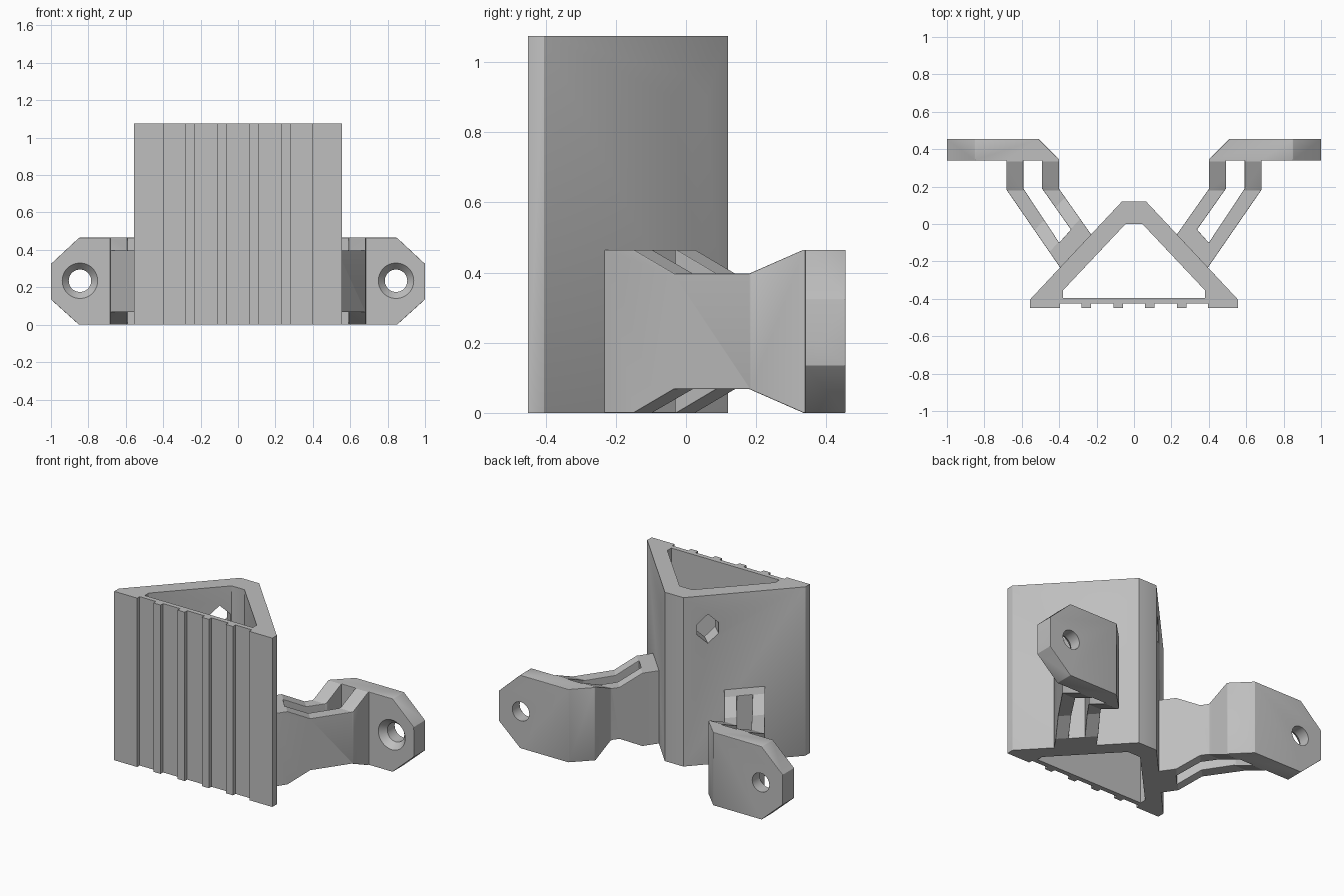
import bpy, bmesh, math
from mathutils import Vector, Matrix

cube = bpy.data.objects.get("Cube")
if cube:
    bpy.data.objects.remove(cube, do_unlink=True)

GREY = (0.52, 0.52, 0.52, 1)
mat = bpy.data.materials.new("matte grey")
mat.use_nodes = True
mat.diffuse_color = GREY
mat.node_tree.nodes["Principled BSDF"].inputs["Base Color"].default_value = GREY

HEIGHT, ARM_H = 1.075, 0.465


def make(name, bm):
    bmesh.ops.recalc_face_normals(bm, faces=bm.faces)
    mesh = bpy.data.meshes.new(name)
    bm.to_mesh(mesh)
    bm.free()
    mesh.materials.append(mat)
    obj = bpy.data.objects.new(name, mesh)
    bpy.context.collection.objects.link(obj)
    return obj


def prism(name, pts, lo, hi, matrix=Matrix()):
    """Extrude a flat outline from lo to hi along local z."""
    bm = bmesh.new()
    face = bm.faces.new([bm.verts.new((x, y, lo)) for x, y in pts])
    ext = bmesh.ops.extrude_face_region(bm, geom=[face])["geom"]
    bmesh.ops.translate(bm, vec=(0, 0, hi - lo),
                        verts=[v for v in ext if isinstance(v, bmesh.types.BMVert)])
    bm.transform(matrix)
    return make(name, bm)


def hull(name, pts):
    bm = bmesh.new()
    for p in pts:
        bm.verts.new(p)
    bmesh.ops.convex_hull(bm, input=bm.verts)
    return make(name, bm)


def apply(obj, kind, **settings):
    mod = obj.modifiers.new(kind.title(), kind)
    for key, value in settings.items():
        setattr(mod, key, value)
    bpy.context.view_layer.objects.active = obj
    bpy.ops.object.modifier_apply(modifier=mod.name)


def boolean(obj, cutter, operation="DIFFERENCE"):
    apply(obj, "BOOLEAN", object=cutter, operation=operation, solver="EXACT")
    bpy.data.objects.remove(cutter, do_unlink=True)


def soften(obj):
    apply(obj, "BEVEL", width=0.008, segments=2, limit_method="ANGLE",
          angle_limit=math.radians(32))


def mirrored(half):
    return half + [(-x, y) for x, y in reversed(half)]


# Triangular sleeve with a ribbed front
ribs = [(-0.28, -0.23), (-0.11, -0.06), (0.06, 0.11), (0.23, 0.28)]
front = [(-0.395, -0.45), (-0.395, -0.425)]
for a, b in ribs:
    front += [(a, -0.425), (a, -0.45), (b, -0.45), (b, -0.425)]
front += [(0.395, -0.425), (0.395, -0.45)]
outline = front + mirrored([(0.557, -0.45), (0.557, -0.405), (0.065, 0.12)])
sleeve = prism("sleeve", outline, 0, HEIGHT)
cavity = mirrored([(0.38, -0.395), (0.38, -0.355), (0.045, 0.0)])
boolean(sleeve, prism("cavity_cutter", cavity, -0.1, HEIGHT + 0.1))
soften(sleeve)

# Pointed bolt holes square to the two slanted walls
normal = Vector((0.73, 0.68, 0)).normalized()
along = Vector((-normal.y, normal.x, 0))
hexagon = [(0, 0.093), (-0.063, 0.034), (-0.063, -0.034),
           (0, -0.093), (0.063, -0.034), (0.063, 0.034)]
for side in (1, -1):
    frame = Matrix((along, (0, 0, 1), normal)).transposed().to_4x4()
    frame.translation = (0.165, 0.015, 0.863)
    flip = Matrix.Diagonal((side, 1, 1, 1))
    boolean(sleeve, prism("bolt_cutter", hexagon, -0.14, 0.1, flip @ frame))

# Forked arm ending in a flange
arm = prism("side_arms", [
    (0.375, -0.25), (0.397, -0.23), (0.683, 0.185), (0.683, 0.34), (1.0, 0.34),
    (1.0, 0.455), (0.51, 0.455), (0.40, 0.345), (0.40, 0.187), (0.23, -0.055),
    (0.21, -0.08)], 0, ARM_H)
boolean(arm, prism("window_cutter", [
    (0.492, 0.34), (0.592, 0.34), (0.592, 0.19), (0.40, -0.10),
    (0.337, -0.03), (0.492, 0.19)], -0.1, ARM_H + 0.1))

# Clipped flange corners
upright = Matrix.Rotation(math.pi / 2, 4, "X")
boolean(arm, prism("corner_cutter", [
    (0, 0), (0.85, 0), (1.0, 0.135), (1.0, 0.325), (0.85, ARM_H), (0, ARM_H)],
    -1, 1, upright), "INTERSECT")


# Narrow waist, with ramps at the sleeve and at the flange
def waist_corners(t):
    """Triangle between the two ramps, t = 0 at the waist and 1 at full height."""
    gap, y = 0.237 - 0.137 * t, 0.18 + 0.155 * t
    z = 0.397 + (ARM_H - 0.397) * t
    apex = 0.065 + (gap - normal.y * (y - 0.12)) / normal.x
    edge = 0.12 + (gap - normal.x * 0.735) / normal.y
    return [(apex, y, z), (0.8, y, z), (0.8, edge, z)]


for lower in (False, True):
    pts = waist_corners(0) + waist_corners(1.3)
    if lower:
        pts = [(x, y, ARM_H - z) for x, y, z in pts]
    boolean(arm, hull("waist_cutter", pts))
soften(arm)

# Countersunk screw hole
bm = bmesh.new()
rings = [(0.112, 0.32), (0.06, 0.38), (0.06, 0.5)]
loops = []
for radius, y in rings:
    loops.append([bm.verts.new((0.845 + radius * math.cos(i * math.tau / 48), y,
                                0.235 + radius * math.sin(i * math.tau / 48)))
                  for i in range(48)])
for a, b in zip(loops, loops[1:]):
    for i in range(48):
        j = (i + 1) % 48
        bm.faces.new((a[i], a[j], b[j], b[i]))
bm.faces.new(loops[0])
bm.faces.new(loops[-1])
boolean(arm, make("screw_cutter", bm))
apply(arm, "MIRROR", use_clip=False)

# Shading
bpy.ops.object.select_all(action="DESELECT")
for obj in (sleeve, arm):
    obj.select_set(True)
bpy.context.view_layer.objects.active = sleeve
bpy.ops.object.shade_smooth_by_angle(angle=math.radians(20))
